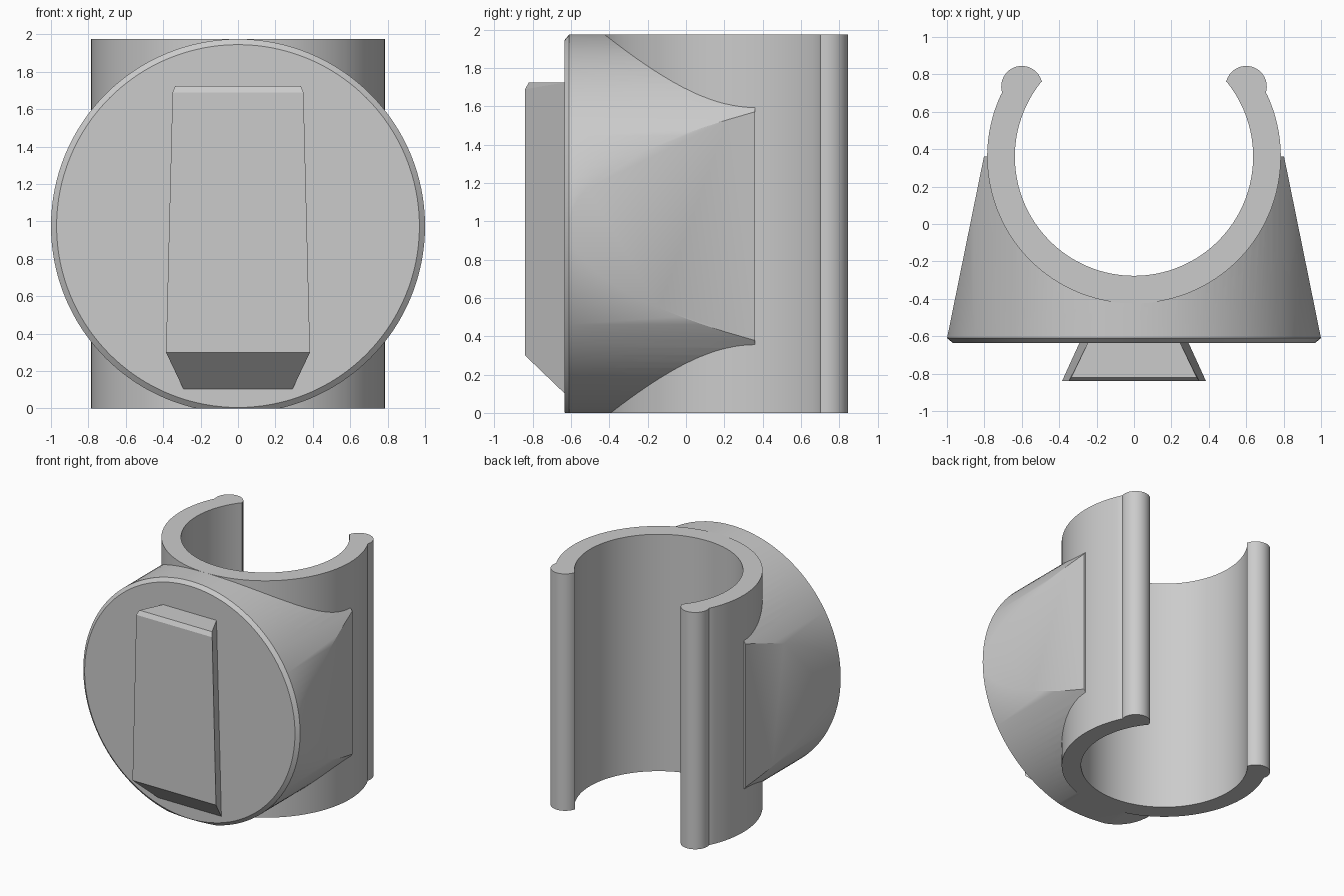
import bpy, bmesh
from math import sin, cos, radians, pi
from mathutils import Vector

cube = bpy.data.objects.get("Cube")
if cube:
    bpy.data.objects.remove(cube, do_unlink=True)

HEIGHT = 1.975
BORE_Y = 0.36       # axis of the clip ring
DISC_Z = 0.975      # axis of the round housing

grey = bpy.data.materials.new("plain grey")
grey.use_nodes = True
colour = (0.6, 0.6, 0.6, 1)
grey.diffuse_color = colour
grey.node_tree.nodes["Principled BSDF"].inputs["Base Color"].default_value = colour


def finish(name, bm):
    """Turn a bmesh into a named object with the shared material."""
    bmesh.ops.recalc_face_normals(bm, faces=bm.faces)
    mesh = bpy.data.meshes.new(name)
    bm.to_mesh(mesh)
    bm.free()
    mesh.materials.append(grey)
    obj = bpy.data.objects.new(name, mesh)
    bpy.context.collection.objects.link(obj)
    return obj


def select(obj):
    bpy.ops.object.select_all(action='DESELECT')
    obj.select_set(True)
    bpy.context.view_layer.objects.active = obj


def smooth(obj):
    select(obj)
    bpy.ops.object.shade_smooth_by_angle(angle=radians(30))


def arc(cx, cy, r, start, end, steps):
    angles = [radians(start + (end - start) * i / steps) for i in range(steps + 1)]
    return [(cx + r * cos(a), cy + r * sin(a)) for a in angles]


def prism(name, outline, z0, z1):
    """Extrude a flat outline upwards."""
    bm = bmesh.new()
    face = bm.faces.new([bm.verts.new((x, y, z0)) for x, y in outline])
    top = bmesh.ops.extrude_face_region(bm, geom=[face])["geom"]
    verts = [v for v in top if isinstance(v, bmesh.types.BMVert)]
    bmesh.ops.translate(bm, verts=verts, vec=(0, 0, z1 - z0))
    return finish(name, bm)


# Open clip ring with a rounded bead on each tip
bead = arc(0.6, 0.735, 0.11, -18, 167, 24)
outline = arc(0, BORE_Y, 0.785, -205, 25, 90)
outline += bead
outline += arc(0, BORE_Y, 0.637, 39, -219, 90)
outline += [(-x, y) for x, y in reversed(bead)]
smooth(prism("clip_ring", outline, 0, HEIGHT))

# Round housing: bevelled disc extended backwards
SEGMENTS = 128
bm = bmesh.new()
rings = []
for y, r in ((-0.635, 0.97), (-0.61, 1.0), (BORE_Y, 1.0)):
    rings.append([bm.verts.new((r * cos(a), y, DISC_Z + r * sin(a)))
                  for a in (2 * pi * i / SEGMENTS for i in range(SEGMENTS))])
for a, b in zip(rings, rings[1:]):
    for i in range(SEGMENTS):
        j = (i + 1) % SEGMENTS
        bm.faces.new((a[i], a[j], b[j], b[i]))
bm.faces.new(rings[0])
bm.faces.new(rings[-1])

# Trim the base flat and taper both sides towards the back
cuts = [((0, 0, 0), (0, 0, -1))]
for side in (1, -1):
    cuts.append(((side * 0.9995, -0.61, 0), (side * 0.97, 0.197, 0)))
for point, normal in cuts:
    cut = bmesh.ops.bisect_plane(bm, geom=bm.verts[:] + bm.edges[:] + bm.faces[:],
                                 dist=1e-5, plane_co=Vector(point),
                                 plane_no=Vector(normal), clear_outer=True)
    edges = [e for e in cut["geom_cut"] if isinstance(e, bmesh.types.BMEdge)]
    bmesh.ops.holes_fill(bm, edges=[e for e in edges if e.is_boundary], sides=0)
housing = finish("round_housing", bm)

# Hollow the housing where the ring sits
cutter = prism("bore_cutter", arc(0, BORE_Y, 0.775, 0, 358, 179), -0.5, 2.5)
cutter.hide_render = True
mod = housing.modifiers.new("bore", 'BOOLEAN')
mod.operation = 'DIFFERENCE'
mod.solver = 'EXACT'
mod.object = cutter
select(housing)
bpy.ops.object.modifier_apply(modifier=mod.name)
bpy.data.objects.remove(cutter, do_unlink=True)
smooth(housing)

# Dovetail mounting wedge: half width, y, z of each corner
corners = ((0.385, -0.84, 0.30), (0.35, -0.84, 1.69), (0.335, -0.82, 1.725),
           (0.245, -0.632, 1.725), (0.29, -0.632, 0.10))
bm = bmesh.new()
sides = [[bm.verts.new((s * w, y, z)) for w, y, z in corners] for s in (1, -1)]
bmesh.ops.convex_hull(bm, input=bm.verts[:])
bmesh.ops.dissolve_limit(bm, angle_limit=radians(3), verts=bm.verts[:], edges=bm.edges[:])
finish("dovetail_wedge", bm)
